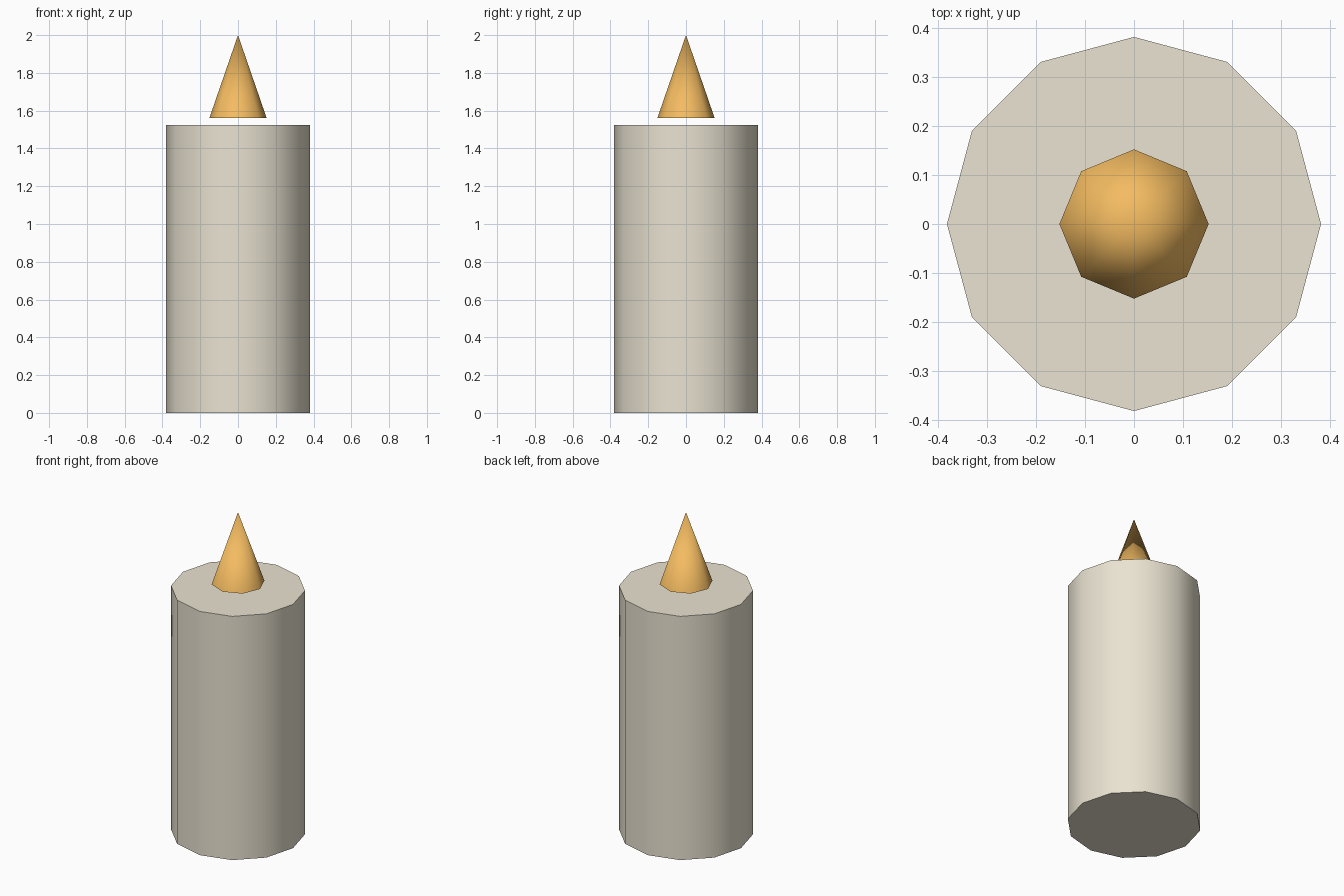
import bpy
import math

if "Cube" in bpy.data.objects:
    bpy.data.objects.remove(bpy.data.objects["Cube"])


def finish(name, color):
    # Name, colour and smooth the sides while keeping the rims sharp
    obj = bpy.context.object
    obj.name = name
    mat = bpy.data.materials.new(name + "_material")
    mat.diffuse_color = (*color, 1.0)
    mat.use_nodes = True
    mat.node_tree.nodes["Principled BSDF"].inputs["Base Color"].default_value = mat.diffuse_color
    obj.data.materials.append(mat)
    bpy.ops.object.shade_smooth_by_angle(angle=math.radians(50))
    return obj


# Wax body: 12-sided cylinder
BODY_H = 1.525
bpy.ops.mesh.primitive_cylinder_add(vertices=12, radius=0.381, depth=BODY_H,
                                    location=(0, 0, BODY_H / 2))
finish("candle_body", (0.82, 0.77, 0.64))

# Flame: 8-sided cone hovering just above the wax
FLAME_Z, TOP = 1.56, 2.0
bpy.ops.mesh.primitive_cone_add(vertices=8, radius1=0.152, radius2=0,
                                depth=TOP - FLAME_Z,
                                location=(0, 0, (FLAME_Z + TOP) / 2))
finish("flame", (0.9, 0.5, 0.12))
